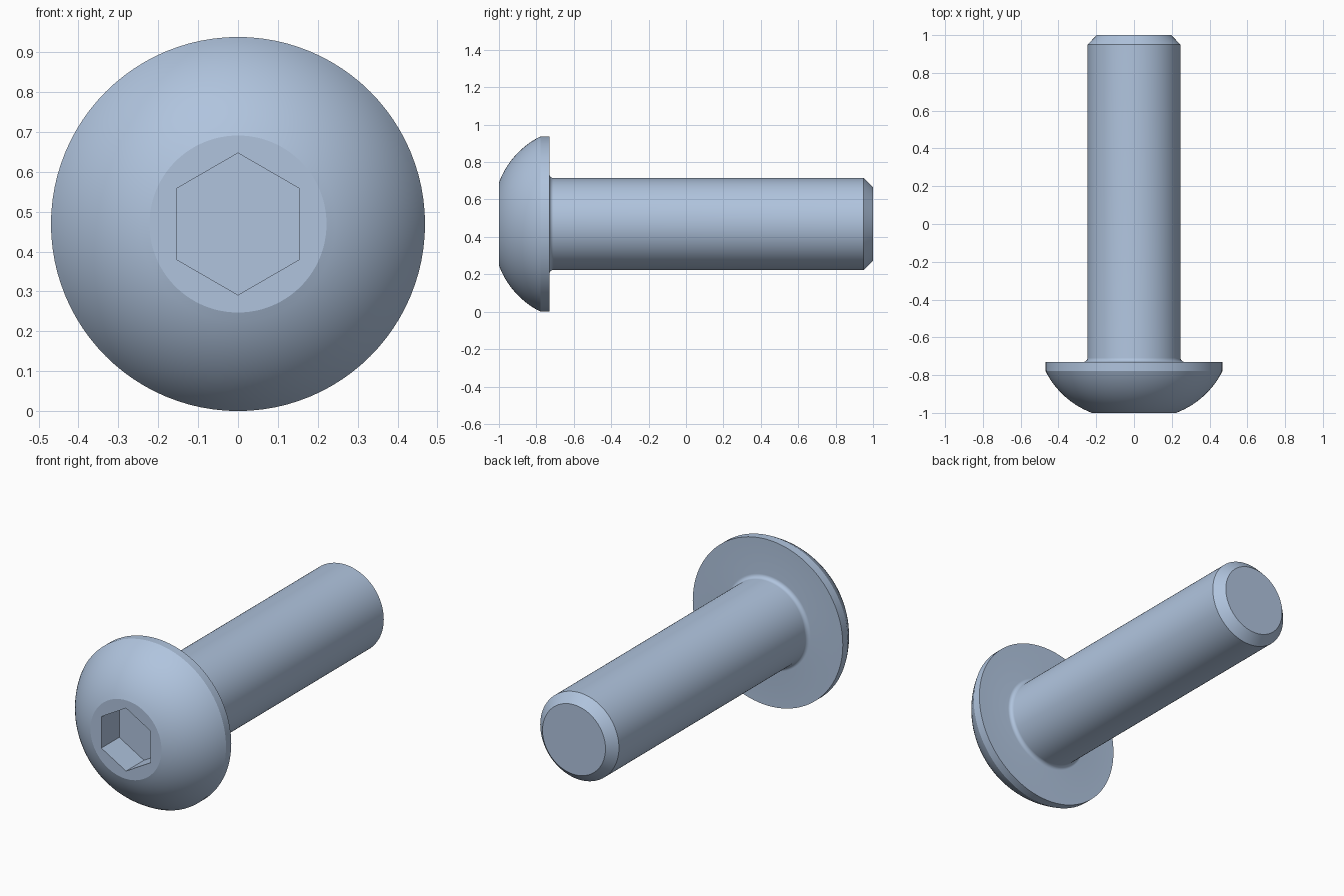
import bpy, bmesh, math

if "Cube" in bpy.data.objects:
    bpy.data.objects.remove(bpy.data.objects["Cube"])

SEG = 96            # sides around the axis
HEAD_R = 0.469
SHANK_R = 0.246
FLAT_R = 0.222
SEAT_Y = -0.73      # underside of the head
RIM_Y = -0.777
FILLET = 0.022
HEX_R = 0.154 * 2 / math.sqrt(3)
SOCKET_Y = -0.84    # socket floor

steel = bpy.data.materials.new("blue grey steel")
steel.diffuse_color = (0.434, 0.552, 0.730, 1)
steel.use_nodes = True
steel.node_tree.nodes["Principled BSDF"].inputs["Base Color"].default_value = steel.diffuse_color


def bulged_arc(p, q, sagitta, steps):
    """Points on an arc from p to q, bulging outwards by sagitta."""
    dx, dy = q[0] - p[0], q[1] - p[1]
    chord = math.hypot(dx, dy)
    radius = (chord ** 2 / 4 + sagitta ** 2) / (2 * sagitta)
    half = math.asin(chord / 2 / radius)
    nx, ny = dy / chord, -dx / chord
    cx = (p[0] + q[0]) / 2 - nx * (radius - sagitta)
    cy = (p[1] + q[1]) / 2 - ny * (radius - sagitta)
    pts = []
    for i in range(steps + 1):
        a = half * (2 * i / steps - 1)
        c, s = radius * math.cos(a), radius * math.sin(a)
        pts.append((cx + nx * c + dx / chord * s, cy + ny * c + dy / chord * s))
    return pts


# Profile as (radius, y): dome, rim, seat fillet, shank, end chamfer
profile = bulged_arc((FLAT_R, -1), (HEAD_R, RIM_Y), 0.032, 14)
profile.append((HEAD_R, SEAT_Y))
for i in range(9):
    a = math.pi / 2 * i / 8
    profile.append((SHANK_R + FILLET * (1 - math.sin(a)),
                    SEAT_Y + FILLET * (1 - math.cos(a))))
profile += [(SHANK_R, 0.95), (0.197, 1.0)]

bm = bmesh.new()


def ring(r, y, n):
    angles = [2 * math.pi * i / n for i in range(n)]
    return [bm.verts.new((r * math.sin(a), y, HEAD_R + r * math.cos(a))) for a in angles]


def bridge(a, b):
    n = len(a)
    for i in range(n):
        j = (i + 1) % n
        bm.faces.new((a[i], a[j], b[j], b[i]))


# Turned body
rings = [ring(r, y, SEG) for r, y in profile]
for a, b in zip(rings, rings[1:]):
    bridge(a, b)
bm.faces.new(rings[-1])

# Hexagonal socket
mouth, floor = ring(HEX_R, -1, 6), ring(HEX_R, SOCKET_Y, 6)
bridge(mouth, floor)
bm.faces.new(floor)

# Flat front face between the socket and the dome
per = SEG // 6
for i in range(6):
    for k in range(-per // 2, per // 2):
        j = i * per + k
        bm.faces.new((mouth[i], rings[0][j % SEG], rings[0][(j + 1) % SEG]))
    mid = (i * per + per // 2) % SEG
    bm.faces.new((mouth[i], rings[0][mid], mouth[(i + 1) % 6]))

bmesh.ops.recalc_face_normals(bm, faces=bm.faces)
mesh = bpy.data.meshes.new("button_head_screw")
bm.to_mesh(mesh)
bm.free()
mesh.materials.append(steel)

screw = bpy.data.objects.new("button_head_screw", mesh)
bpy.context.collection.objects.link(screw)
bpy.context.view_layer.objects.active = screw
screw.select_set(True)
bpy.ops.object.shade_smooth_by_angle(angle=math.radians(14))
